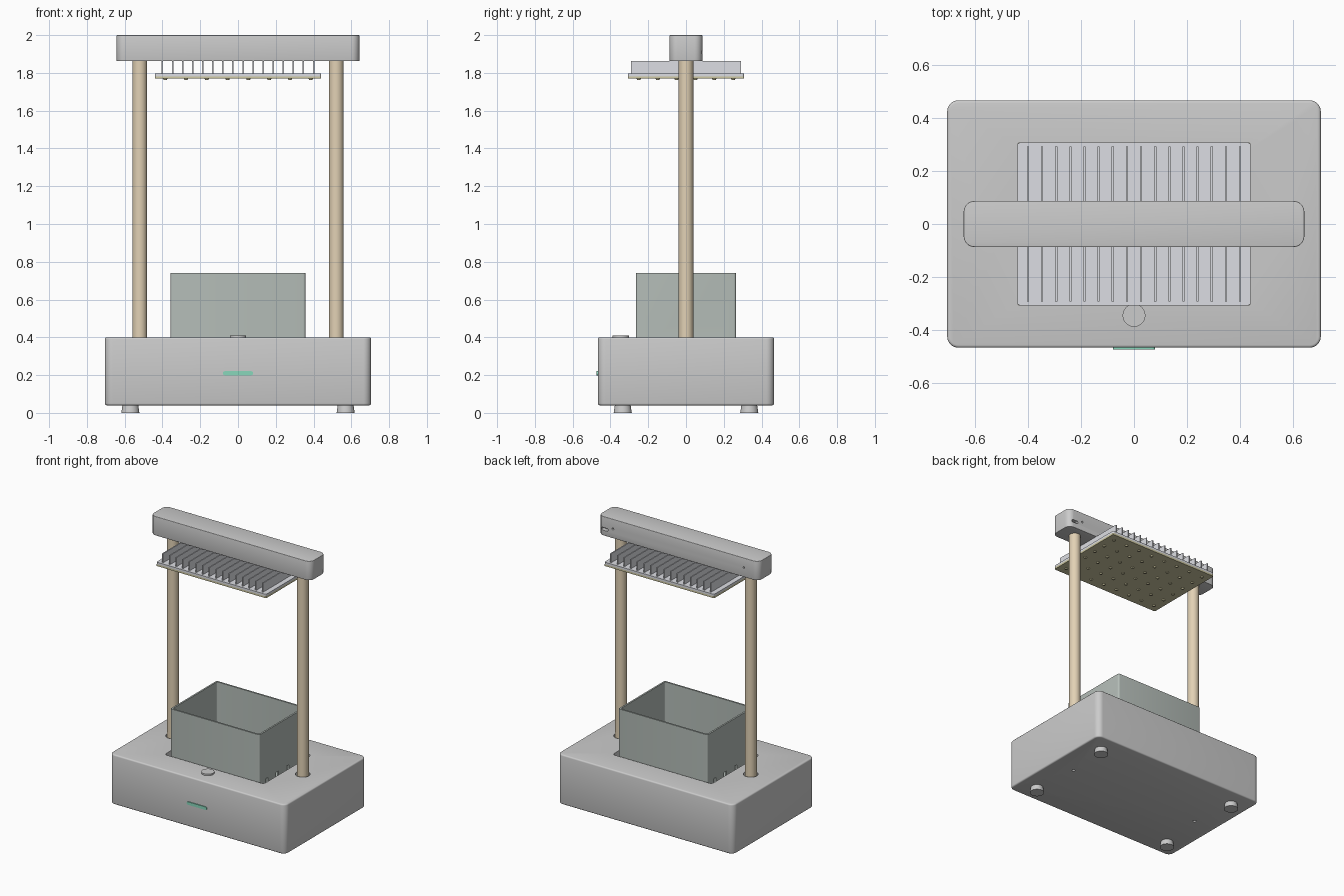
import bpy, bmesh, math
from mathutils import Matrix

if "Cube" in bpy.data.objects:
    bpy.data.objects.remove(bpy.data.objects["Cube"])


def material(name, rgb):
    m = bpy.data.materials.new(name)
    m.diffuse_color = (*rgb, 1)
    m.use_nodes = True
    m.node_tree.nodes["Principled BSDF"].inputs["Base Color"].default_value = m.diffuse_color
    return m


WOOD = material("wood", (0.76, 0.64, 0.46))
POT = material("pot_grey_green", (0.46, 0.51, 0.48))
METAL = material("aluminium", (0.72, 0.73, 0.77))
BOARD = material("circuit_board", (0.62, 0.58, 0.36))
GREEN = material("green_light", (0.25, 0.68, 0.50))


def finish(name, bm, mat=None):
    bmesh.ops.recalc_face_normals(bm, faces=bm.faces)
    me = bpy.data.meshes.new(name)
    bm.to_mesh(me)
    bm.free()
    ob = bpy.data.objects.new(name, me)
    bpy.context.collection.objects.link(ob)
    if mat:
        me.materials.append(mat)
    return ob


def activate(ob):
    bpy.ops.object.select_all(action='DESELECT')
    ob.select_set(True)
    bpy.context.view_layer.objects.active = ob


def smooth(ob):
    activate(ob)
    bpy.ops.object.shade_smooth_by_angle(angle=math.radians(35))
    return ob


def prism(name, sx, sy, z0, z1, r, mat=None, bevel=0, cx=0, cy=0, n=8):
    """Upright block with rounded vertical corners and optional rim bevel."""
    bm = bmesh.new()
    pts = []
    for k, (ux, uy) in enumerate(((1, 1), (-1, 1), (-1, -1), (1, -1))):
        for i in range(n + 1):
            a = math.pi / 2 * (k + i / n)
            pts.append((cx + ux * (sx - r) + r * math.cos(a),
                        cy + uy * (sy - r) + r * math.sin(a), z0))
    f = bm.faces.new([bm.verts.new(p) for p in pts])
    ext = bmesh.ops.extrude_face_region(bm, geom=[f])
    bmesh.ops.translate(bm, vec=(0, 0, z1 - z0),
                        verts=[v for v in ext["geom"] if isinstance(v, bmesh.types.BMVert)])
    ob = finish(name, bm, mat)
    if bevel:
        md = ob.modifiers.new("rim", 'BEVEL')
        md.width, md.segments = bevel, 3
        md.limit_method, md.angle_limit = 'ANGLE', math.radians(60)
        activate(ob)
        bpy.ops.object.modifier_apply(modifier="rim")
    return ob


def add_box(bm, x0, x1, y0, y1, z0, z1):
    m = Matrix.Translation(((x0 + x1) / 2, (y0 + y1) / 2, (z0 + z1) / 2)) \
        @ Matrix.Diagonal((x1 - x0, y1 - y0, z1 - z0, 1))
    bmesh.ops.create_cube(bm, size=1, matrix=m)


def add_cyl(bm, x, y, z0, z1, r0, r1=None, seg=32):
    bmesh.ops.create_cone(bm, cap_ends=True, segments=seg, radius1=r0,
                          radius2=r0 if r1 is None else r1, depth=z1 - z0,
                          matrix=Matrix.Translation((x, y, (z0 + z1) / 2)))


def cyl(name, *args, mat=None):
    bm = bmesh.new()
    add_cyl(bm, *args)
    return smooth(finish(name, bm, mat))


def cut(ob, *cutters):
    for c in cutters:
        md = ob.modifiers.new("cut", 'BOOLEAN')
        md.operation, md.solver, md.object = 'DIFFERENCE', 'EXACT', c
        activate(ob)
        bpy.ops.object.modifier_apply(modifier="cut")
        bpy.data.objects.remove(c)
    return smooth(ob)


def along_y(ob, y, z):
    """Turn an upright shape so that it points along y at height z."""
    ob.data.transform(Matrix.Translation((0, y, z)) @ Matrix.Rotation(math.pi / 2, 4, 'X'))
    return ob


# Base with pot pocket, post sockets and screw holes underneath
base = prism("base", 0.705, 0.467, 0.04, 0.40, 0.042, bevel=0.01)
holes = bmesh.new()
for s in (-1, 1):
    add_cyl(holes, s * 0.52, 0, 0.37, 0.45, 0.049)
    add_cyl(holes, s * 0.53, 0, 0.0, 0.07, 0.011, None, 16)
cut(base, prism("pocket_cutter", 0.398, 0.273, 0.20, 0.5, 0.02), finish("hole_cutter", holes))

# Feet
for sx, side in ((-1, "left"), (1, "right")):
    for sy, end in ((-1, "front"), (1, "back")):
        cyl(f"foot_{end}_{side}", sx * 0.57, sy * 0.335, 0, 0.045, 0.048, 0.041)

# Wooden posts
for s, side in ((-1, "left"), (1, "right")):
    cyl(f"post_{side}", s * 0.52, 0, 0.36, 1.87, 0.039, mat=WOOD)

# Control knob and front indicator light
cyl("knob", 0, -0.345, 0.395, 0.411, 0.043)
light = prism("indicator_light", 0.08, 0.011, -0.01, 0.01, 0.0105, GREEN)
smooth(along_y(light, -0.463, 0.21))

# Planting pot, open on top with drain slots low on the short sides
pot = prism("pot", 0.357, 0.265, 0.205, 0.74, 0.012, POT, n=4)
slots = bmesh.new()
for i in range(4):
    y = -0.18 + 0.12 * i
    add_box(slots, -0.4, 0.4, y - 0.012, y + 0.012, 0.33, 0.395)
cut(pot, prism("pot_cutter", 0.345, 0.253, 0.22, 0.8, 0.008, n=4), finish("slot_cutter", slots))

# Top bar with socket and screw holes in the back
bar = prism("top_bar", 0.643, 0.087, 1.862, 2.0, 0.042, bevel=0.003)
port = along_y(prism("port_cutter", 0.026, 0.010, -0.03, 0.03, 0.0095, cx=0.59), 0.087, 1.91)
screws = bmesh.new()
for s in (-1, 1):
    add_cyl(screws, s * 0.525, 0, -0.03, 0.03, 0.007, None, 16)
cut(bar, port, along_y(finish("screw_cutter", screws), 0.087, 1.93))

# Heat sink: plate and sixteen fins
smooth(prism("heat_sink_plate", 0.44, 0.307, 1.782, 1.797, 0.01, METAL))
fins = bmesh.new()
for i in range(16):
    x = -0.4 + i * 0.8 / 15
    add_box(fins, x - 0.004, x + 0.004, -0.292, 0.292, 1.796, 1.863)
finish("heat_sink_fins", fins, METAL)

# Lamp board with rows of small lamps underneath
smooth(prism("lamp_board", 0.44, 0.307, 1.769, 1.782, 0.006, BOARD))
lamps = bmesh.new()
for i in range(8):
    for j in range(6):
        add_cyl(lamps, -0.385 + 0.11 * i, -0.25 + 0.1 * j, 1.762, 1.771, 0.008, 0.012, 16)
smooth(finish("lamps", lamps, BOARD))
